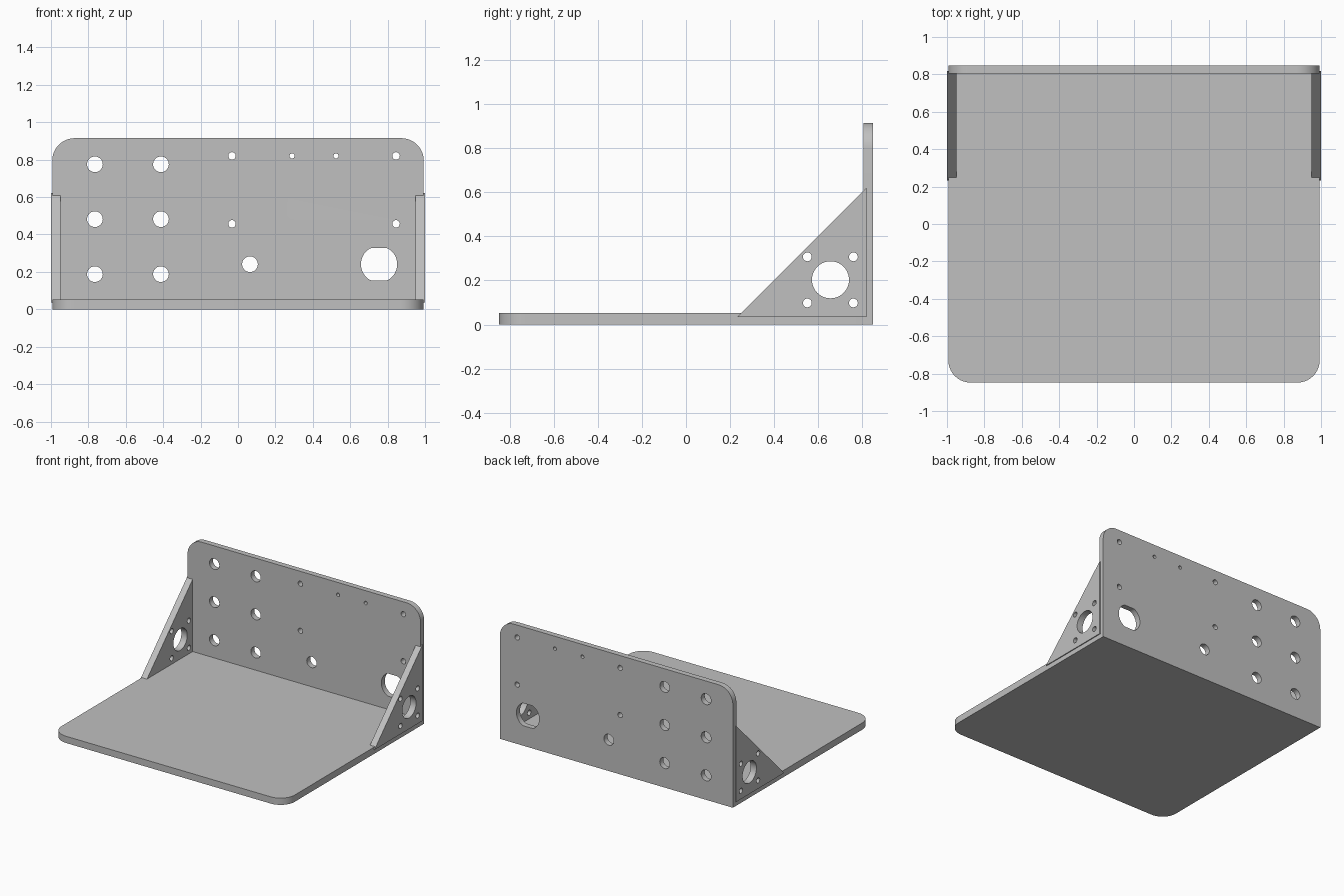
import bpy, bmesh
from math import pi, cos, sin
from mathutils import Matrix, Vector

if "Cube" in bpy.data.objects:
    bpy.data.objects.remove(bpy.data.objects["Cube"], do_unlink=True)

grey = bpy.data.materials.new("plain grey")
grey.use_nodes = True
grey.diffuse_color = (0.53, 0.53, 0.53, 1)
grey.node_tree.nodes["Principled BSDF"].inputs["Base Color"].default_value = grey.diffuse_color


def arc(cx, cy, r, start, end, n):
    step = (end - start) / n
    return [(cx + r * cos(start + i * step), cy + r * sin(start + i * step)) for i in range(n + 1)]


def circle(cx, cy, r, n=32):
    return arc(cx, cy, r, 0, 2 * pi, n)[:-1]


def flatted_circle(cx, cy, r, half):
    # round hole with flats at top and bottom
    return [(x, max(cy - half, min(cy + half, y))) for x, y in circle(cx, cy, r, 48)]


def plate(name, loops, thickness, matrix):
    """Fill an outline with holes, thicken it and place it."""
    curve = bpy.data.curves.new(name, "CURVE")
    curve.dimensions = "2D"
    curve.fill_mode = "BOTH"
    curve.extrude = thickness / 2
    for pts in loops:
        spline = curve.splines.new("POLY")
        spline.points.add(len(pts) - 1)
        for p, (x, y) in zip(spline.points, pts):
            p.co = (x, y, 0, 1)
        spline.use_cyclic_u = True
    temp = bpy.data.objects.new(name + " outline", curve)
    bpy.context.collection.objects.link(temp)
    bpy.context.view_layer.update()
    mesh = bpy.data.meshes.new_from_object(temp.evaluated_get(bpy.context.evaluated_depsgraph_get()))
    bpy.data.objects.remove(temp, do_unlink=True)
    bm = bmesh.new()
    bm.from_mesh(mesh)
    bmesh.ops.remove_doubles(bm, verts=bm.verts, dist=0.0002)
    bmesh.ops.transform(bm, matrix=matrix, verts=bm.verts)
    bmesh.ops.recalc_face_normals(bm, faces=bm.faces)
    bm.to_mesh(mesh)
    bm.free()
    mesh.name = name
    mesh.materials.clear()
    mesh.materials.append(grey)
    obj = bpy.data.objects.new(name, mesh)
    bpy.context.collection.objects.link(obj)
    bpy.ops.object.select_all(action="DESELECT")
    obj.select_set(True)
    bpy.context.view_layer.objects.active = obj
    bpy.ops.object.shade_smooth_by_angle()
    return obj


W, D, H = 0.993, 0.848, 0.915      # half width, half depth, height
T, R = 0.052, 0.12                 # base thickness, corner radius
BACK = 0.805                       # front face of the back plate

# Base plate with rounded front corners
base = [(W, BACK), (-W, BACK)]
base += arc(-W + R, -D + R, R, pi, 1.5 * pi, 10)
base += arc(W - R, -D + R, R, 1.5 * pi, 2 * pi, 10)
plate("base_plate", [base], T, Matrix.Translation((0, 0, T / 2)))

# Back plate with rounded top corners and its hole pattern
back = [(-W, 0), (W, 0)]
back += arc(W - R, H - R, R, 0, pi / 2, 10)
back += arc(-W + R, H - R, R, pi / 2, pi, 10)
holes = [circle(x, z, 0.042) for x in (-0.765, -0.412) for z in (0.188, 0.482, 0.775)]
holes += [circle(x, z, 0.02, 20) for x in (-0.032, 0.845) for z in (0.457, 0.82)]
holes += [circle(x, 0.82, 0.0135, 16) for x in (0.289, 0.524)]
holes += [circle(0.064, 0.241, 0.042), flatted_circle(0.754, 0.241, 0.097, 0.087)]
plate("back_plate", [back] + holes, D - BACK,
      Matrix.Translation((0, (BACK + D) / 2, 0)) @ Matrix.Rotation(pi / 2, 4, "X"))

# Triangular side gussets with a motor-style hole pattern
gusset = [(0.232, 0.035), (0.818, 0.035), (0.818, 0.621)]
holes = [circle(0.655, 0.203, 0.084, 40)]
holes += [circle(y, z, 0.02, 20) for y in (0.55, 0.759) for z in (0.098, 0.307)]
to_side = Matrix(((0, 0, 1, 0), (1, 0, 0, 0), (0, 1, 0, 0), (0, 0, 0, 1)))
for side, sign in (("left", 1), ("right", -1)):
    plate(side + "_gusset", [gusset] + holes, 0.05,
          Matrix.Translation((sign * 0.975, 0, 0)) @ to_side)
